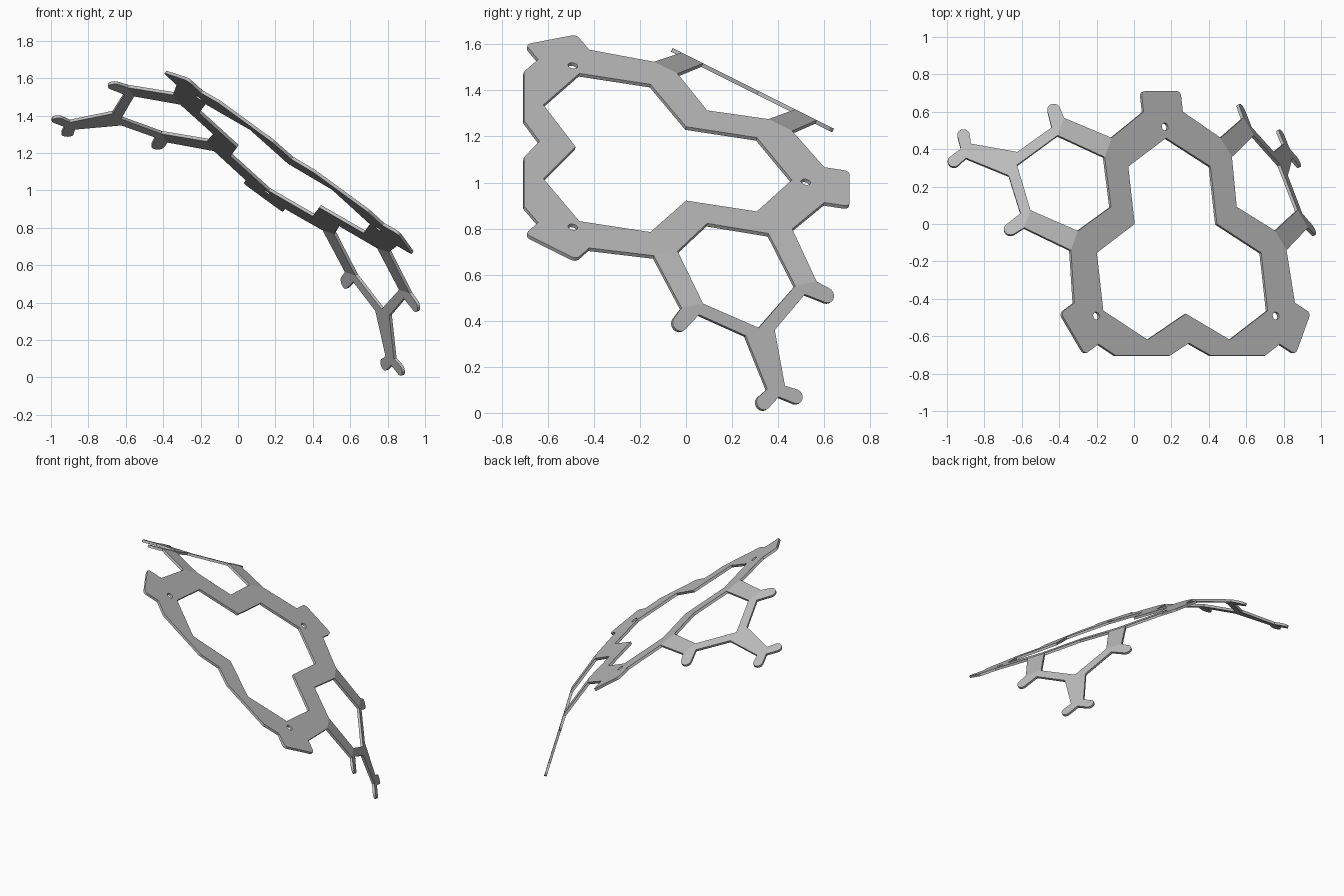
import bpy, bmesh, math
from mathutils import Matrix, Vector

cube = bpy.data.objects.get("Cube")
if cube:
    bpy.data.objects.remove(cube, do_unlink=True)

THICK = 0.017
grey = bpy.data.materials.new("satin_grey")
grey.use_nodes = True
grey.diffuse_color = (0.5, 0.5, 0.5, 1)
grey.node_tree.nodes["Principled BSDF"].inputs["Base Color"].default_value = (0.5, 0.5, 0.5, 1)

# Tilted frame: local x across the panel, local y along it, local z out of it
N = Vector((0.73, 0.235, 1)).normalized()
U = Vector((1, 0, -0.73)).normalized()
V = N.cross(U)
frame = Matrix((U, V, N)).transposed().to_4x4()
frame.translation = (0.2236, 0, 1.082)

# Wing axes inside the panel plane: D points outward, T runs along the hinge
D = Vector((math.cos(math.radians(30)), 0.5, 0))
T = Vector((-0.5, math.cos(math.radians(30)), 0))
T_MID, HINGE, FOLD = -0.127, 0.547, 0.70
TILT = math.radians(37.5)


def arc(cx, cy, r, a0, a1, n=8):
    angles = [math.radians(a0 + (a1 - a0) * i / n) for i in range(n + 1)]
    return [(cx + r * math.cos(a), cy + r * math.sin(a)) for a in angles]


def fill(bm, *loops):
    """Fill a flat outline, any further loops being holes."""
    edges = []
    for loop in loops:
        vs = [bm.verts.new((x, y, 0)) for x, y in loop]
        edges += [bm.edges.new((vs[i - 1], vs[i])) for i in range(len(vs))]
    bmesh.ops.triangle_fill(bm, use_beauty=True, edges=edges, normal=(0, 0, 1))


def finish(name, bm):
    """Turn the half sheet into a mirrored, thickened object."""
    bmesh.ops.remove_doubles(bm, verts=bm.verts, dist=0.0005)
    bm.normal_update()
    for f in bm.faces:
        if f.normal.z < 0:
            f.normal_flip()
    bmesh.ops.dissolve_limit(bm, angle_limit=0.01, verts=bm.verts, edges=bm.edges)
    mesh = bpy.data.meshes.new(name)
    bm.to_mesh(mesh)
    bm.free()
    mesh.materials.append(grey)
    ob = bpy.data.objects.new(name, mesh)
    bpy.context.collection.objects.link(ob)
    ob.matrix_world = frame
    mirror = ob.modifiers.new("mirror", "MIRROR")
    mirror.merge_threshold = 0.0005
    solid = ob.modifiers.new("thickness", "SOLIDIFY")
    solid.thickness = THICK
    solid.offset = -1
    solid.use_even_offset = True
    return ob


def hinge_point(s, d=HINGE):
    p = D * d + T * (s + T_MID)
    return (p.x, p.y)


def turn(points):
    """Rotate points a third of a turn clockwise about the panel centre."""
    out = []
    for x, y in points:
        p = Matrix.Rotation(math.radians(-120), 2) @ Vector((x, y + 0.157))
        out.append((p.x, p.y - 0.157))
    return out


# Panel: half outline of three joined hexagons with rounded screw tabs
half_tab = arc(0.105, 0.698, 0.025, 90, 0, 4) + [(0.13, 0.611)]
full_tab = [(-x, y) for x, y in reversed(half_tab)] + half_tab
outer = [(0, 0.723)] + half_tab
outer += [hinge_point(0.353), hinge_point(0.232), hinge_point(0, 0.407),
          hinge_point(-0.232), hinge_point(-0.353)]
outer += turn(full_tab)
outer += [(0.495, -0.716), (0.136, -0.716), (0, -0.648)]
inner = [(0, -0.488), (0.272, -0.63), (0.544, -0.471), (0.544, -0.157),
         (0.272, 0), (0.272, 0.313), (0, 0.468)]
top_hole = arc(0, 0.529, 0.021, -90, 90)
side_hole = turn(arc(0, 0.529, 0.021, 0, 337.5, 15))
bm = bmesh.new()
fill(bm, outer + inner + top_hole, side_hole)
finish("hexagon_panel", bm)

# Wings: flat pattern in (outward, along hinge), then folded down
foot = arc(0.375, 0.767, 0.035, -60, 120)
prong = arc(0.083, 1.18, 0.033, -57, 120)
side = [(0.345, FOLD)] + foot + [(0.27, 0.745), (0.074, 0.875), (0.045, 1.125)] + prong
ring = side + [(0, 1.168)] + [(-s, g) for s, g in reversed(side)]
ring += [(-0.235, FOLD), (0, 0.852), (0.235, FOLD)]
bm = bmesh.new()
fill(bm, [(g, s) for s, g in ring])
for k in (1, -1):
    fill(bm, [(HINGE, 0.353 * k), (FOLD, 0.345 * k), (FOLD, 0.235 * k), (HINGE, 0.232 * k)])
bm.normal_update()
for f in bm.faces:
    if f.normal.z < 0:
        f.normal_flip()
for v in bm.verts:
    g, s = v.co.x, v.co.y
    d, h = g, 0.0
    if g > HINGE + 0.05:
        d = 0.694 + math.cos(TILT) * (g - 0.551)
        h = -math.sin(TILT) * (g - 0.551)
    v.co = D * d + T * (s + T_MID) + Vector((0, 0, h))
finish("side_wings", bm)
